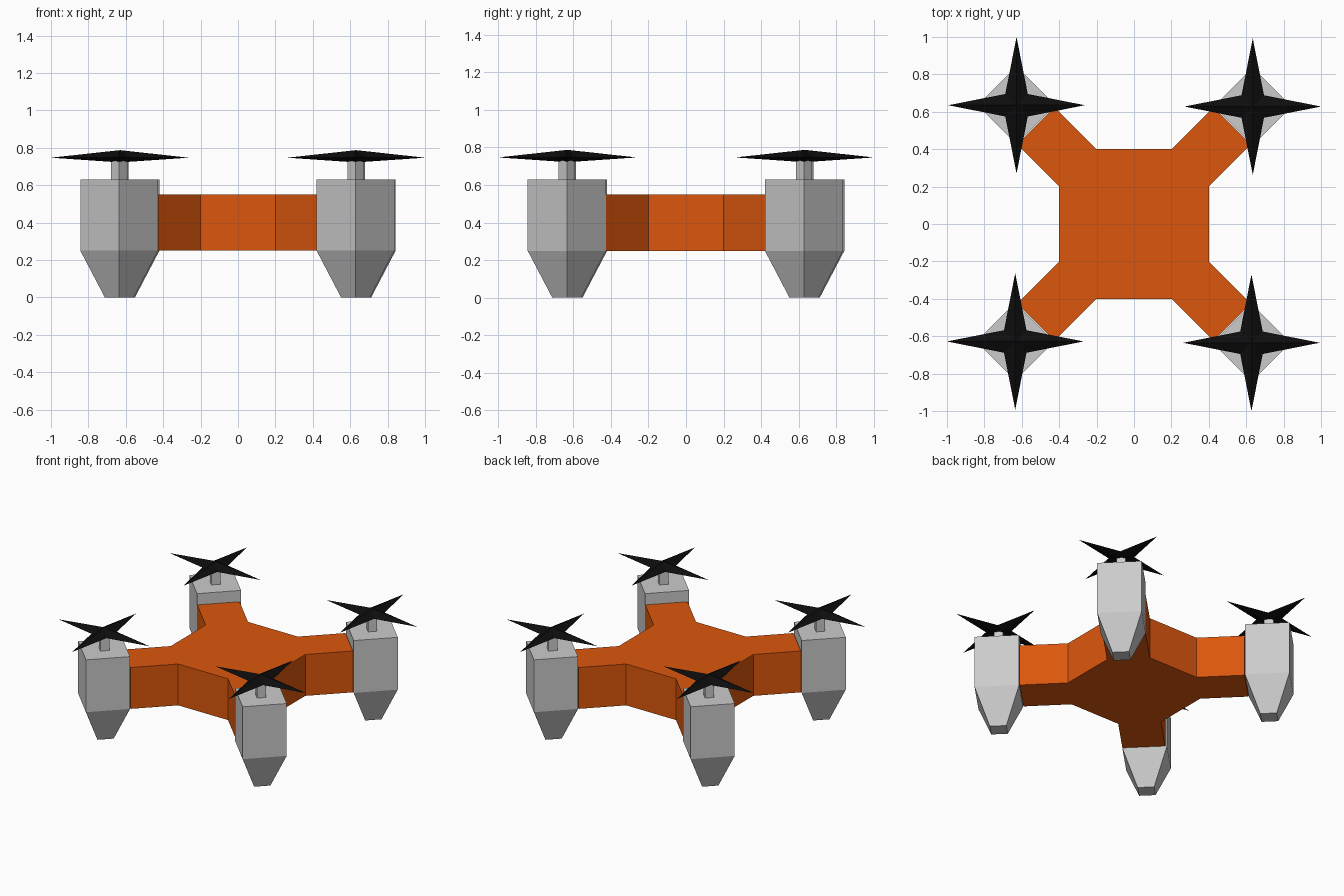
import bpy, bmesh
from math import cos, sin, pi
from mathutils import Matrix

if "Cube" in bpy.data.objects:
    bpy.data.objects.remove(bpy.data.objects["Cube"])


def material(name, color):
    m = bpy.data.materials.new(name)
    m.diffuse_color = color
    m.use_nodes = True
    m.node_tree.nodes["Principled BSDF"].inputs["Base Color"].default_value = m.diffuse_color
    return m


orange = material("orange", (0.72, 0.095, 0.004, 1))
black = material("black", (0.004, 0.004, 0.004, 1))


def loft(name, sections, mat=None):
    """Join equal-length sections (lists of points); a single point closes to a tip."""
    bm = bmesh.new()
    rings = [[bm.verts.new(p) for p in s] for s in sections]
    for a, b in zip(rings, rings[1:]):
        n = max(len(a), len(b))
        for i in range(n):
            j = (i + 1) % n
            if len(a) == 1:
                bm.faces.new((a[0], b[j], b[i]))
            elif len(b) == 1:
                bm.faces.new((a[i], a[j], b[0]))
            else:
                bm.faces.new((a[i], a[j], b[j], b[i]))
    for r in (rings[0], rings[-1]):
        if len(r) > 2:
            bm.faces.new(r)
    bmesh.ops.recalc_face_normals(bm, faces=bm.faces)
    me = bpy.data.meshes.new(name)
    bm.to_mesh(me)
    bm.free()
    if mat:
        me.materials.append(mat)
    ob = bpy.data.objects.new(name, me)
    bpy.context.collection.objects.link(ob)
    return ob


CX, CY = 0.635, 0.628  # pod centre in the first quadrant


def diamond(r, z):
    return [(CX + r * cos(i * pi / 2), CY + r * sin(i * pi / 2), z) for i in range(4)]


def star(tip, notch, z):
    return [(CX + (notch if i % 2 else tip) * cos(i * pi / 4),
             CY + (notch if i % 2 else tip) * sin(i * pi / 4), z) for i in range(8)]


# Central body with four diagonal arms
quarter = [(0.40, 0.20), (0.625, 0.425), (0.425, 0.625), (0.20, 0.40)]
outline = []
for k in range(4):
    c, s = round(cos(k * pi / 2)), round(sin(k * pi / 2))
    outline += [(c * x - s * y, s * x + c * y) for x, y in quarter]
loft("body_frame", [[(x, y, z) for x, y in outline] for z in (0.25, 0.55)], orange)

# Motor pod, shaft and four-pointed rotor at each corner
for k, corner in enumerate(("back_right", "back_left", "front_left", "front_right")):
    turn = Matrix.Rotation(k * pi / 2, 4, 'Z')
    parts = [
        loft("motor_pod_" + corner, [diamond(0.077, 0), diamond(0.208, 0.25), diamond(0.208, 0.63)]),
        loft("rotor_shaft_" + corner, [diamond(0.043, 0.62), diamond(0.043, 0.745)]),
        loft("rotor_" + corner, [[(CX, CY, 0.722)], star(0.365, 0.085, 0.747), [(CX, CY, 0.787)]], black),
    ]
    for ob in parts:
        ob.data.transform(turn)
